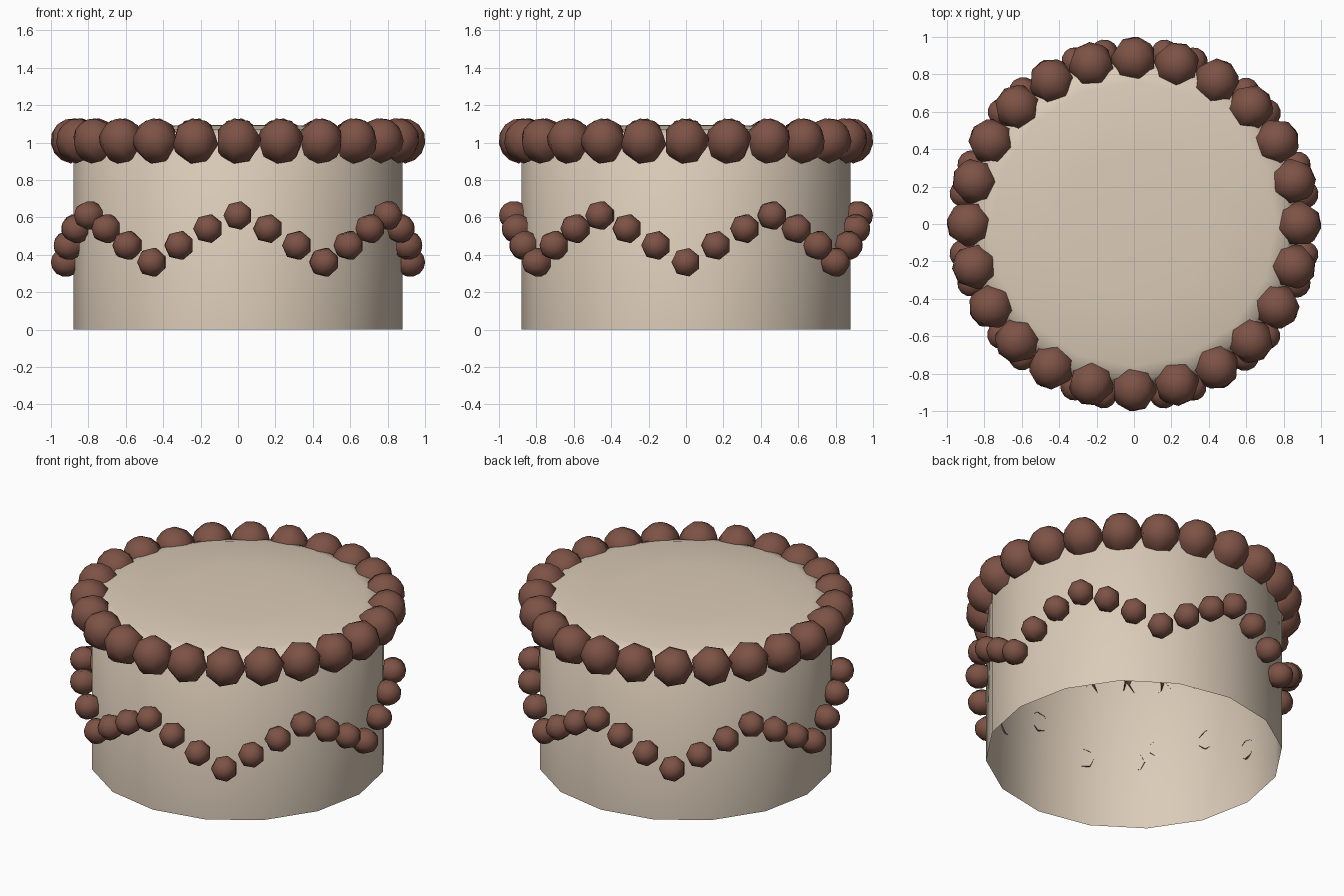
import bpy, bmesh, math
from mathutils import Vector, Matrix

if "Cube" in bpy.data.objects:
    bpy.data.objects.remove(bpy.data.objects["Cube"])


def material(name, rgb):
    m = bpy.data.materials.new(name)
    m.diffuse_color = (*rgb, 1.0)
    m.use_nodes = True
    m.node_tree.nodes["Principled BSDF"].inputs["Base Color"].default_value = m.diffuse_color
    return m


cream = material("cream sponge", (0.71, 0.60, 0.48))
brown = material("chocolate brown", (0.205, 0.085, 0.06))


def finish(bm, name, mat, angle):
    me = bpy.data.meshes.new(name)
    bm.to_mesh(me)
    bm.free()
    me.materials.append(mat)
    ob = bpy.data.objects.new(name, me)
    bpy.context.collection.objects.link(ob)
    bpy.context.view_layer.objects.active = ob
    bpy.ops.object.select_all(action='DESELECT')
    ob.select_set(True)
    bpy.ops.object.shade_smooth_by_angle(angle=math.radians(angle))
    return ob


# Cake body: open-bottomed drum with a softly domed top
def cake_body(sides=16):
    bm = bmesh.new()
    profile = [(0.88, 0.0), (0.88, 1.0), (0.84, 1.05), (0.76, 1.072), (0.4, 1.09)]
    rings = [[bm.verts.new((r * math.cos(i * math.tau / sides),
                            r * math.sin(i * math.tau / sides), z))
              for i in range(sides)] for r, z in profile]
    tip = bm.verts.new((0, 0, 1.095))
    for lo, hi in zip(rings, rings[1:]):
        for i in range(sides):
            j = (i + 1) % sides
            bm.faces.new((lo[i], lo[j], hi[j], hi[i]))
    for i in range(sides):
        bm.faces.new((rings[-1][i], rings[-1][(i + 1) % sides], tip))
    finish(bm, "cake_body", cream, 50)


# One icing bead: seven-sided ball, open where it sinks into the cake
def add_bead(bm, theta, ring_radius, z, size, tilt, apex):
    out = Vector((math.sin(theta), -math.cos(theta), 0))
    up = Vector((0, 0, 1))
    axis = out * math.cos(tilt) + up * math.sin(tilt)
    side_up = (up * math.cos(tilt) - out * math.sin(tilt)) * apex
    third = axis.cross(side_up)
    rot = Matrix((side_up, third, axis)).transposed().to_4x4()
    centre = out * ring_radius + up * z
    made = bmesh.ops.create_uvsphere(bm, u_segments=7, v_segments=7, radius=size,
                                     matrix=Matrix.Translation(centre) @ rot)
    faces = {f for v in made["verts"] for f in v.link_faces}
    hidden = [f for f in faces
              if (f.calc_center_median() - centre).dot(axis) < -0.6 * size]
    bmesh.ops.delete(bm, geom=hidden, context='FACES')


cake_body()

# Large beads around the top rim
bm = bmesh.new()
for i in range(24):
    add_bead(bm, i * math.tau / 24, 0.88, 1.008, 0.123, math.radians(45), -1)
finish(bm, "rim_beads", brown, 80)

# Small beads in a zigzag garland around the side
heights = [0.61, 0.54, 0.45, 0.36, 0.45, 0.54]
bm = bmesh.new()
for i in range(36):
    add_bead(bm, i * math.tau / 36, 0.92, heights[i % 6], 0.08, 0.0, 1)
finish(bm, "garland_beads", brown, 80)
